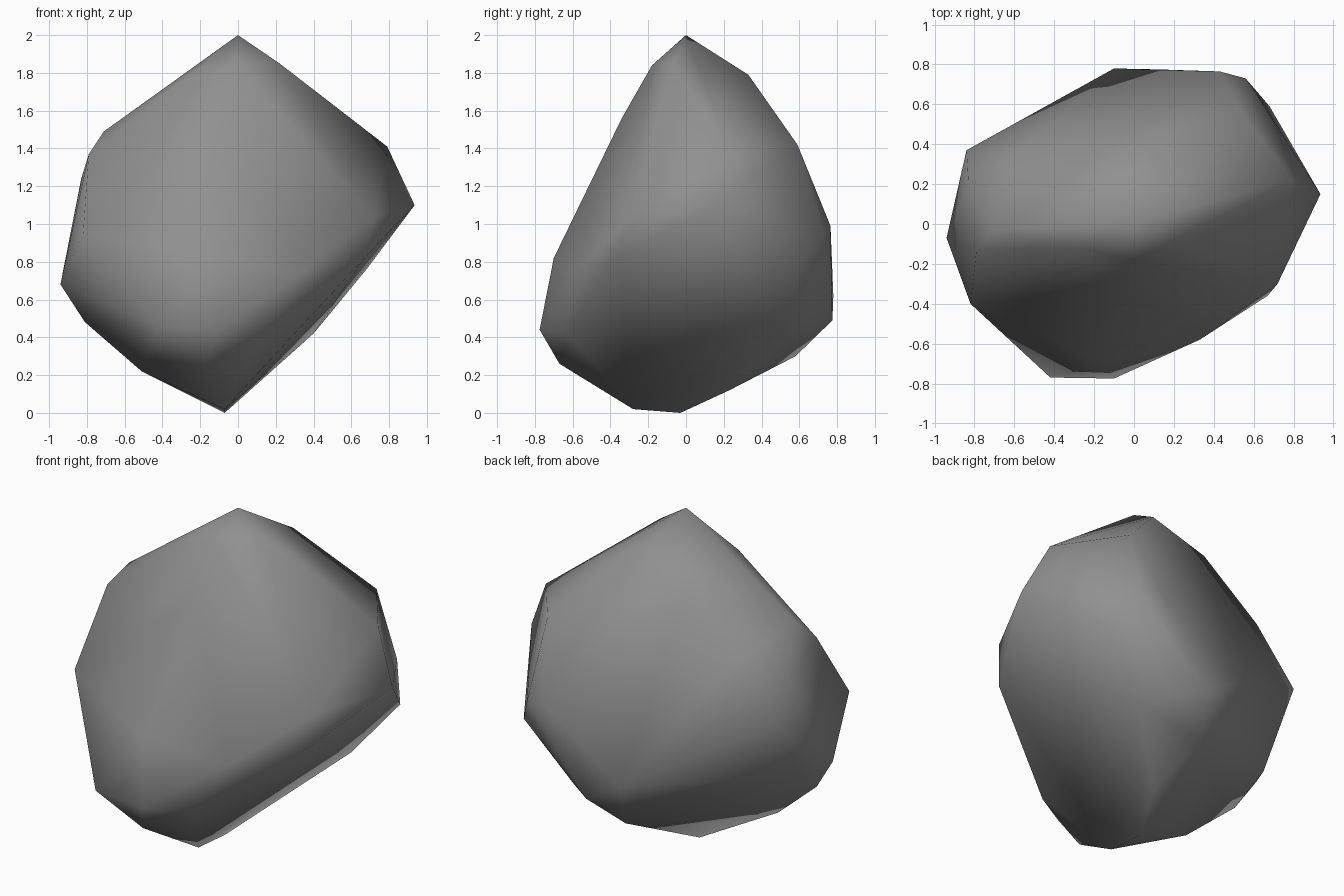
import bpy
import bmesh
from mathutils import Vector

default_cube = bpy.data.objects.get("Cube")
if default_cube:
    bpy.data.objects.remove(default_cube, do_unlink=True)


def make_material(name, colour):
    material = bpy.data.materials.new(name)
    material.use_nodes = True
    material.diffuse_color = colour
    shader = next(n for n in material.node_tree.nodes if n.type == "BSDF_PRINCIPLED")
    shader.inputs["Base Color"].default_value = colour
    shader.inputs["Roughness"].default_value = 0.9
    return material


def make_boulder(name, corner_groups, material):
    """Wrap a tight convex skin around the rock's corners."""
    mesh = bpy.data.meshes.new(name)
    bm = bmesh.new()
    for group in corner_groups:
        for corner in group:
            bm.verts.new(Vector(corner))
    hull = bmesh.ops.convex_hull(bm, input=bm.verts[:], use_existing_faces=False)
    unused = {v for v in hull["geom_interior"] + hull["geom_unused"]
              if isinstance(v, bmesh.types.BMVert)}
    bmesh.ops.delete(bm, geom=list(unused), context="VERTS")
    bmesh.ops.recalc_face_normals(bm, faces=bm.faces[:])
    for face in bm.faces:
        face.smooth = True
    bm.to_mesh(mesh)
    bm.free()
    mesh.materials.append(material)
    boulder = bpy.data.objects.new(name, mesh)
    bpy.context.scene.collection.objects.link(boulder)
    return boulder


# Pointed crown
crown = [(0, 0, 2), (.22, -.07, 1.85), (0, -.18, 1.84), (.14, .33, 1.79),
         (-.27, -.12, 1.77), (-.03, -.34, 1.56), (-.22, .34, 1.67)]

# Sloping shoulders
shoulders = [(.52, .59, 1.42), (.79, .22, 1.41), (-.71, -.03, 1.49),
             (-.79, -.13, 1.37), (-.59, .35, 1.37), (-.83, .2, 1.24)]

# Widest belt around the middle
belt = [(.935, .15, 1.1), (.72, -.3, 1.04), (.67, -.36, .82), (.33, -.58, .74),
        (.68, .59, .76), (.56, .73, .95), (.43, .765, .99), (-.82, -.4, .95),
        (-.94, -.07, .68), (-.85, .1, .64), (-.15, -.7, .82), (-.84, .37, 1.04)]

# Undercut base
base = [(-.1, .78, .62), (-.42, -.77, .46), (-.1, -.775, .44), (-.81, -.1, .48),
        (.13, -.63, .42), (.4, .52, .42), (.13, .775, .49), (0, .58, .3),
        (-.17, -.67, .26), (-.51, -.16, .22), (.06, .23, .12),
        (-.07, -.28, .02), (-.07, -.03, 0)]

stone_grey = make_material("stone grey", (.28, .28, .28, 1))
make_boulder("boulder", [crown, shoulders, belt, base], stone_grey)
